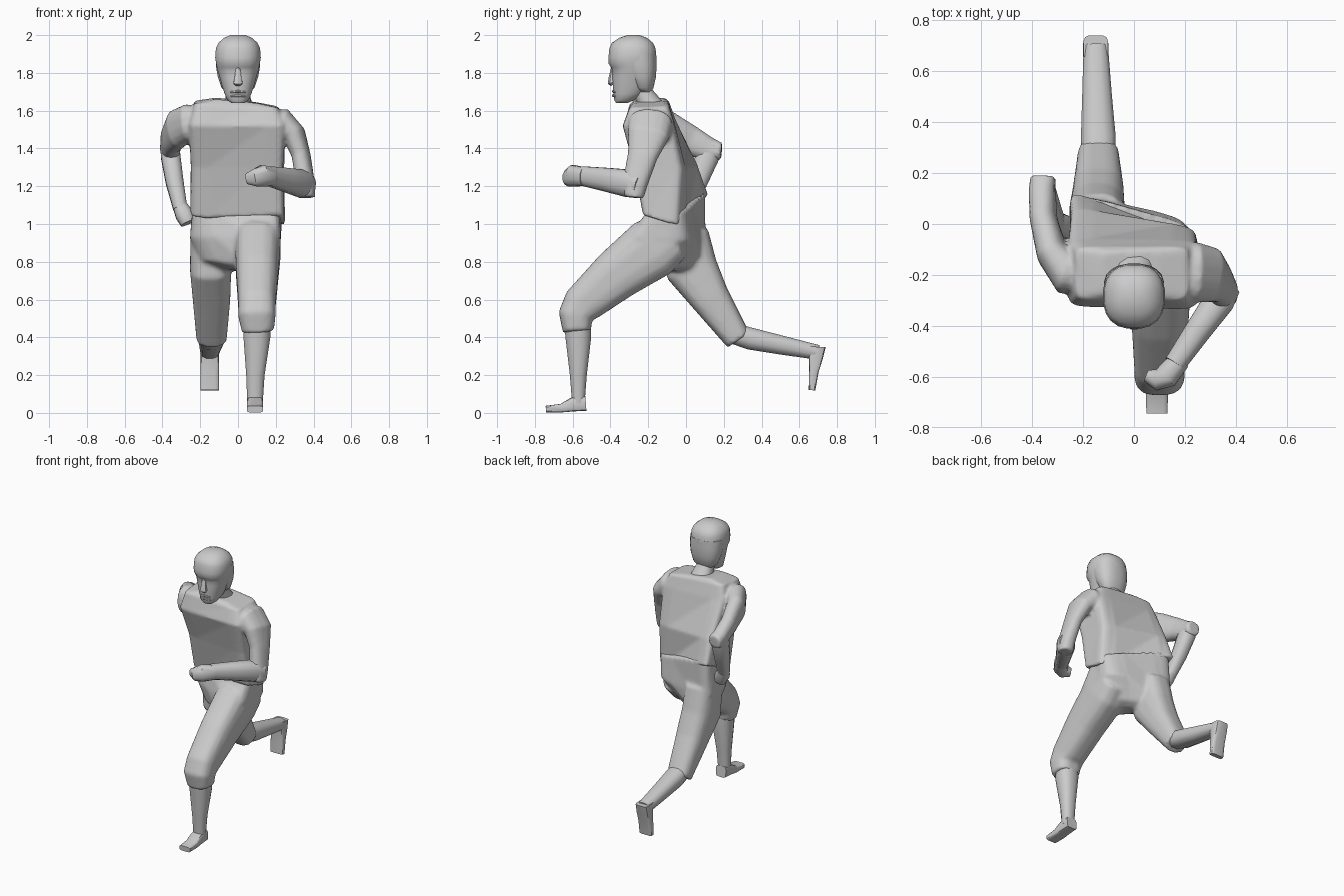
import bpy, bmesh, math
from mathutils import Vector


def unit_loop(n, p):
    """Rounded-square outline in -1..1 (p=2 is a circle)."""
    f = lambda v: math.copysign(abs(v) ** (2 / p), v)
    return [(f(math.cos(2 * math.pi * (i + .5) / n)), f(math.sin(2 * math.pi * (i + .5) / n)))
            for i in range(n)]


def loft(name, rings, angle=40):
    bm = bmesh.new()
    loops = [[bm.verts.new(v) for v in r] for r in rings]
    n = len(loops[0])
    for a, b in zip(loops, loops[1:]):
        for i in range(n):
            j = (i + 1) % n
            bm.faces.new((a[i], a[j], b[j], b[i]))
    bm.faces.new(loops[0][::-1])
    bm.faces.new(loops[-1])
    bmesh.ops.recalc_face_normals(bm, faces=bm.faces)
    me = bpy.data.meshes.new(name)
    bm.to_mesh(me)
    bm.free()
    ob = bpy.data.objects.new(name, me)
    bpy.context.collection.objects.link(ob)
    bpy.ops.object.select_all(action='DESELECT')
    ob.select_set(True)
    bpy.context.view_layer.objects.active = ob
    bpy.ops.object.shade_smooth_by_angle(angle=math.radians(angle))
    return ob


def limb(name, pts, side=(1, 0, 0), n=12, p=2.4):
    """Tube through (x, y, z, half width along side, half depth)."""
    c = [Vector(q[:3]) for q in pts]
    rings = []
    for i, q in enumerate(pts):
        t = Vector()
        if i:
            t += (c[i] - c[i - 1]).normalized()
        if i < len(c) - 1:
            t += (c[i + 1] - c[i]).normalized()
        t.normalize()
        v = t.cross(Vector(side)).normalized()
        u = v.cross(t)
        rings.append([c[i] + u * q[3] * a + v * q[4] * b for a, b in unit_loop(n, p)])
    return loft(name, rings)


def quad_loft(name, quads, n=24, p=6):
    """Body loft through four-cornered sections: front -x, front +x, back +x, back -x."""
    rings = []
    for q in quads:
        fl, fr, br, bl = map(Vector, q)
        rings.append([fl.lerp(fr, (a + 1) / 2).lerp(bl.lerp(br, (a + 1) / 2), (b + 1) / 2)
                      for a, b in unit_loop(n, p)])
    return loft(name, rings)


def stack(name, rows, n=20, p=2.4):
    """Horizontal rings: z, front y, back y, half width."""
    return loft(name, [[(a * w, (f + k) / 2 + b * (k - f) / 2, z) for a, b in unit_loop(n, p)]
                       for z, f, k, w in rows])


def fuse(parts, size, iterations):
    """Join overlapping parts into one soft surface."""
    bpy.ops.object.select_all(action='DESELECT')
    for ob in parts:
        ob.select_set(True)
    bpy.context.view_layer.objects.active = parts[0]
    bpy.ops.object.join()
    remesh = parts[0].modifiers.new("fuse", 'REMESH')
    remesh.mode = 'VOXEL'
    remesh.voxel_size = size
    remesh.use_smooth_shade = True
    soft = parts[0].modifiers.new("soften", 'SMOOTH')
    soft.factor, soft.iterations = .5, iterations


# Shirt body, twisted with the stride, with both upper arms fused in
fuse([
    quad_loft("shirt", [
        ((-.253, -.175, 1.03), (.238, -.235, 1.05), (.253, -.04, .99), (-.253, .135, 1.165)),
        ((-.25, -.24, 1.3), (.237, -.283, 1.3), (.247, -.015, 1.28), (-.25, .07, 1.32)),
        ((-.26, -.325, 1.52), (.25, -.338, 1.52), (.25, -.065, 1.54), (-.26, -.055, 1.56)),
        ((-.23, -.3, 1.635), (.21, -.3, 1.615), (.21, -.09, 1.625), (-.23, -.09, 1.655)),
        ((-.12, -.275, 1.66), (.1, -.275, 1.64), (.1, -.11, 1.645), (-.12, -.11, 1.67)),
    ], p=9),
    limb("forward_upper_arm", [
        (.14, -.19, 1.52, .085, .1), (.235, -.19, 1.52, .092, .12), (.3, -.2, 1.47, .062, .11),
        (.335, -.23, 1.36, .049, .08), (.357, -.27, 1.21, .05, .066),
        (.36, -.277, 1.14, .048, .052)], side=(.8, 0, .6), n=16),
    limb("trailing_upper_arm", [
        (-.17, -.2, 1.53, .08, .09), (-.26, -.195, 1.535, .085, .1), (-.32, -.12, 1.505, .062, .105),
        (-.355, .02, 1.445, .053, .08), (-.36, .13, 1.39, .053, .065),
        (-.357, .188, 1.385, .05, .045)], side=(.9, .45, 0), n=16)], .011, 2)

# Trousers: seat and two legs fused into one cloth surface
fuse([
    quad_loft("trousers", [
        ((-.24, -.16, 1.06), (.215, -.22, 1.07), (.245, -.01, 1.06), (-.235, .125, 1.19)),
        ((-.255, -.15, .93), (.225, -.33, .93), (.23, .02, .91), (-.255, .125, .92)),
        ((-.21, -.12, .81), (.15, -.32, .77), (.13, -.06, .77), (-.21, .14, .78)),
        ((-.1, -.08, .76), (.04, -.22, .75), (.04, -.08, .75), (-.1, .04, .75)),
    ], p=5),
    limb("front_leg", [
        (.11, -.08, .94, .115, .14), (.105, -.18, .87, .123, .165), (.102, -.37, .73, .113, .138),
        (.1, -.55, .572, .1, .108), (.1, -.585, .515, .1, .092), (.105, -.577, .43, .085, .075)],
        p=2.8, n=16),
    limb("rear_leg", [
        (-.145, 0, .95, .108, .12), (-.145, .03, .76, .11, .14),
        (-.14, .13, .605, .1, .105), (-.14, .278, .385, .08, .07)], p=2.8, n=16)], .013, 4)

# Shins and feet
limb("front_shin", [(.1, -.575, .5, .075, .072), (.1, -.57, .4, .073, .07),
                    (.092, -.57, .2, .05, .046), (.09, -.57, .05, .042, .034)])
limb("front_foot", [(.09, -.53, .05, .04, .04), (.09, -.6, .045, .042, .038),
                    (.09, -.66, .025, .044, .023), (.09, -.742, .02, .042, .018)], p=5)
limb("rear_shin", [(-.14, .22, .43, .065, .055), (-.14, .34, .393, .07, .06),
                   (-.145, .5, .36, .06, .052), (-.15, .7, .32, .049, .04)])
limb("rear_foot", [(-.15, .69, .35, .048, .05), (-.15, .687, .29, .05, .038),
                   (-.15, .677, .22, .05, .026), (-.15, .667, .12, .05, .018)], p=5)

# Forearms and hands
limb("forward_forearm", [
    (.37, -.245, 1.2, .058, .05), (.335, -.3, 1.215, .075, .062), (.25, -.42, 1.235, .064, .053),
    (.16, -.55, 1.255, .052, .044)], side=(0, 0, 1))
limb("forward_hand", [(.18, -.535, 1.25, .05, .042), (.13, -.595, 1.255, .058, .05),
                      (.09, -.612, 1.245, .048, .042), (.05, -.595, 1.24, .03, .025)],
     side=(0, 0, 1))
limb("trailing_forearm", [
    (-.357, .14, 1.42, .046, .045), (-.357, .115, 1.36, .053, .064),
    (-.335, .06, 1.22, .048, .054), (-.305, .0, 1.08, .038, .04)])
limb("trailing_hand", [(-.31, .01, 1.1, .038, .038), (-.285, -.01, 1.05, .048, .05),
                       (-.265, -.02, 1.005, .04, .04)])

# Neck and head
limb("neck", [(0, -.26, 1.76, .062, .055), (0, -.225, 1.69, .06, .052),
              (0, -.17, 1.6, .085, .07)])
stack("head", [
    (1.64, -.37, -.31, .035), (1.655, -.38, -.275, .056), (1.69, -.384, -.22, .072),
    (1.73, -.388, -.2, .085), (1.78, -.39, -.18, .099), (1.81, -.39, -.165, .108),
    (1.83, -.398, -.16, .113), (1.85, -.412, -.158, .117), (1.88, -.412, -.155, .122),
    (1.93, -.407, -.16, .118), (1.96, -.393, -.175, .104), (1.985, -.355, -.205, .075),
    (2.0, -.31, -.245, .04)])

# Hair at the lower back and sides
stack("hair_back", [
    (1.7, -.25, -.185, .066), (1.72, -.275, -.172, .088), (1.78, -.31, -.158, .108),
    (1.84, -.335, -.155, .119), (1.9, -.36, -.157, .119)])

# Face details
limb("nose", [(0, -.386, 1.83, .012, .01), (0, -.394, 1.77, .02, .018),
              (0, -.396, 1.747, .026, .02), (0, -.388, 1.737, .016, .012)], n=8)
for name, z, w in (("upper_lip", 1.702, .042), ("lower_lip", 1.68, .038)):
    limb(name, [(-w, -.373, z - .004, .005, .006), (0, -.383, z, .008, .009),
                (w, -.373, z - .004, .005, .006)], side=(0, 0, 1), n=8)
